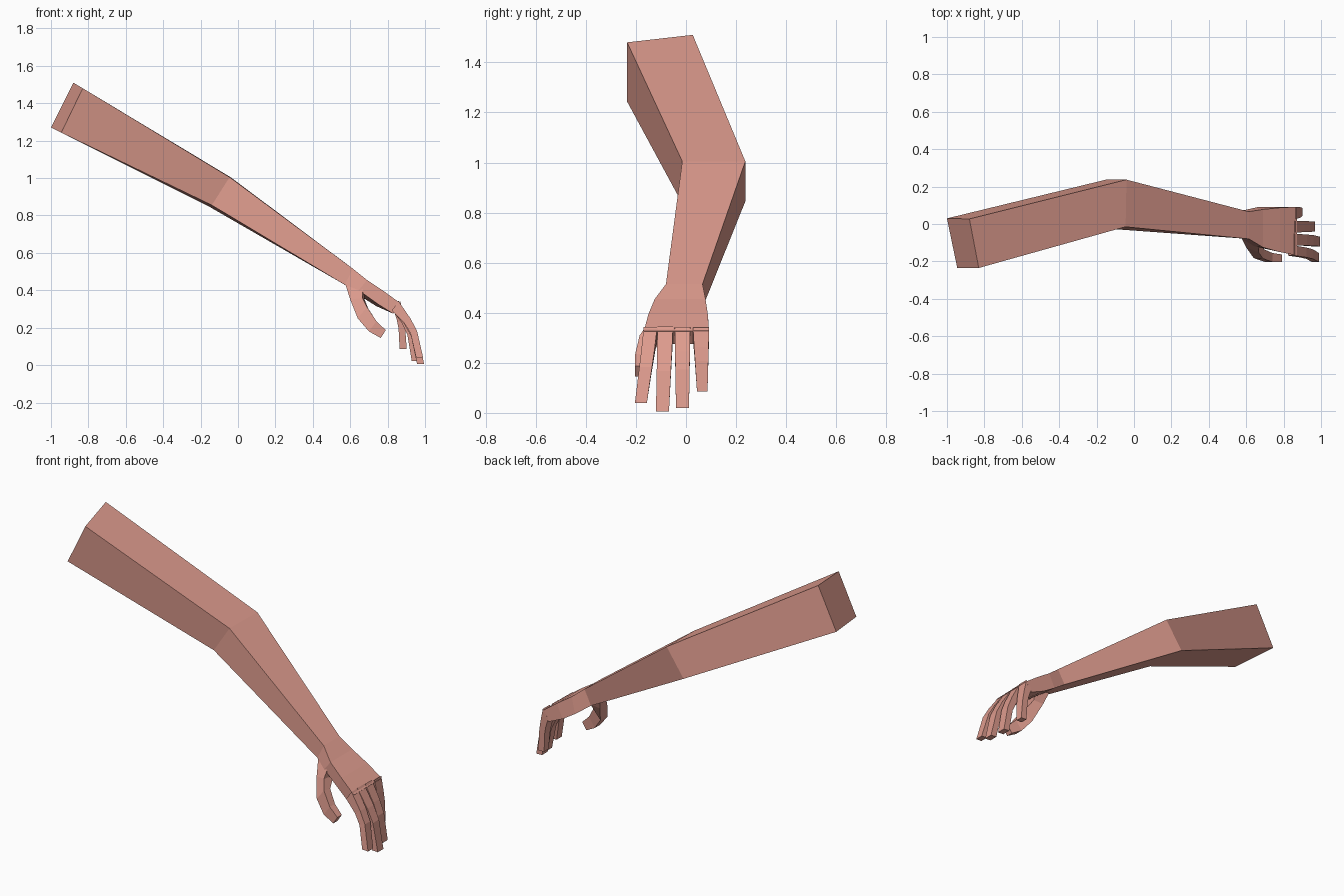
import bpy, bmesh

skin = bpy.data.materials.new("skin")
skin.diffuse_color = (0.73, 0.33, 0.27, 1)


def loft(name, sections):
    """Skin four-cornered sections (front top, back top, back bottom, front bottom)."""
    bm = bmesh.new()
    rings = [[bm.verts.new(p) for p in s] for s in sections]
    for a, b in zip(rings, rings[1:]):
        for i in range(4):
            j = (i + 1) % 4
            bm.faces.new((a[i], a[j], b[j], b[i]))
    bm.faces.new(rings[0][::-1])
    bm.faces.new(rings[-1])
    bmesh.ops.recalc_face_normals(bm, faces=bm.faces)
    mesh = bpy.data.meshes.new(name)
    bm.to_mesh(mesh)
    bm.free()
    mesh.materials.append(skin)
    obj = bpy.data.objects.new(name, mesh)
    bpy.context.collection.objects.link(obj)
    return obj


# Sections from shoulder to knuckles
shoulder = [(-.83, -.235, 1.48), (-.88, .027, 1.51), (-1, .03, 1.27), (-.945, -.235, 1.243)]
elbow = [(-.045, -.015, 1.005), (-.04, .237, 1.005), (-.15, .237, .845), (-.14, -.025, .855)]
wrist = [(.615, -.08, .515), (.615, .066, .515), (.57, .07, .43), (.57, -.075, .43)]
palm = [(.69, -.125, .455), (.69, .078, .455), (.66, .09, .365), (.645, -.12, .40)]
ball = [(.78, -.15, .395), (.78, .087, .395), (.74, .092, .315), (.75, -.14, .325)]
knuckles = [(.872, -.168, .328), (.872, .092, .328), (.83, .092, .275), (.83, -.16, .275)]
loft("arm", [shoulder, elbow, wrist])
loft("palm", [wrist, palm, ball, knuckles])

# Fingers: root y, root half width, tip y, tip half width, tip x, tip z
fingers = {
    "index_finger": (-.142, .027, -.18, .024, .99, .04),
    "middle_finger": (-.083, .031, -.094, .026, .995, .005),
    "ring_finger": (-.014, .031, -.014, .026, .967, .02),
    "little_finger": (.06, .032, .065, .021, .902, .085),
}
joints = [(-.12, -.05), (.42, .27), (.72, .5), (1, 1)]
thickness = [(-.035, -.05), (-.035, -.022), (-.035, -.012), (-.038, .002)]
for name, (y0, w0, y1, w1, tx, tz) in fingers.items():
    sections = []
    for (u, v), (dx, dz) in zip(joints, thickness):
        x, z = .872 + u * (tx - .872), .328 + v * (tz - .328)
        t = max(v, 0)
        y, w = y0 + t * (y1 - y0), w0 + t * (w1 - w0)
        sections.append([(x, y - w, z), (x, y + w, z),
                         (x + dx, y + w, z + dz), (x + dx, y - w, z + dz)])
    loft(name, sections)

# Thumb, curling down and forward under the palm
loft("thumb", [
    [(.67, -.105, .44), (.68, -.05, .42), (.59, -.04, .42), (.575, -.075, .43)],
    [(.665, -.15, .36), (.675, -.075, .355), (.61, -.07, .35), (.60, -.125, .35)],
    [(.69, -.185, .31), (.695, -.135, .305), (.645, -.125, .25), (.64, -.182, .25)],
    [(.74, -.203, .235), (.74, -.155, .235), (.70, -.15, .18), (.70, -.203, .18)],
    [(.79, -.203, .187), (.79, -.163, .187), (.763, -.163, .145), (.763, -.203, .145)],
])
